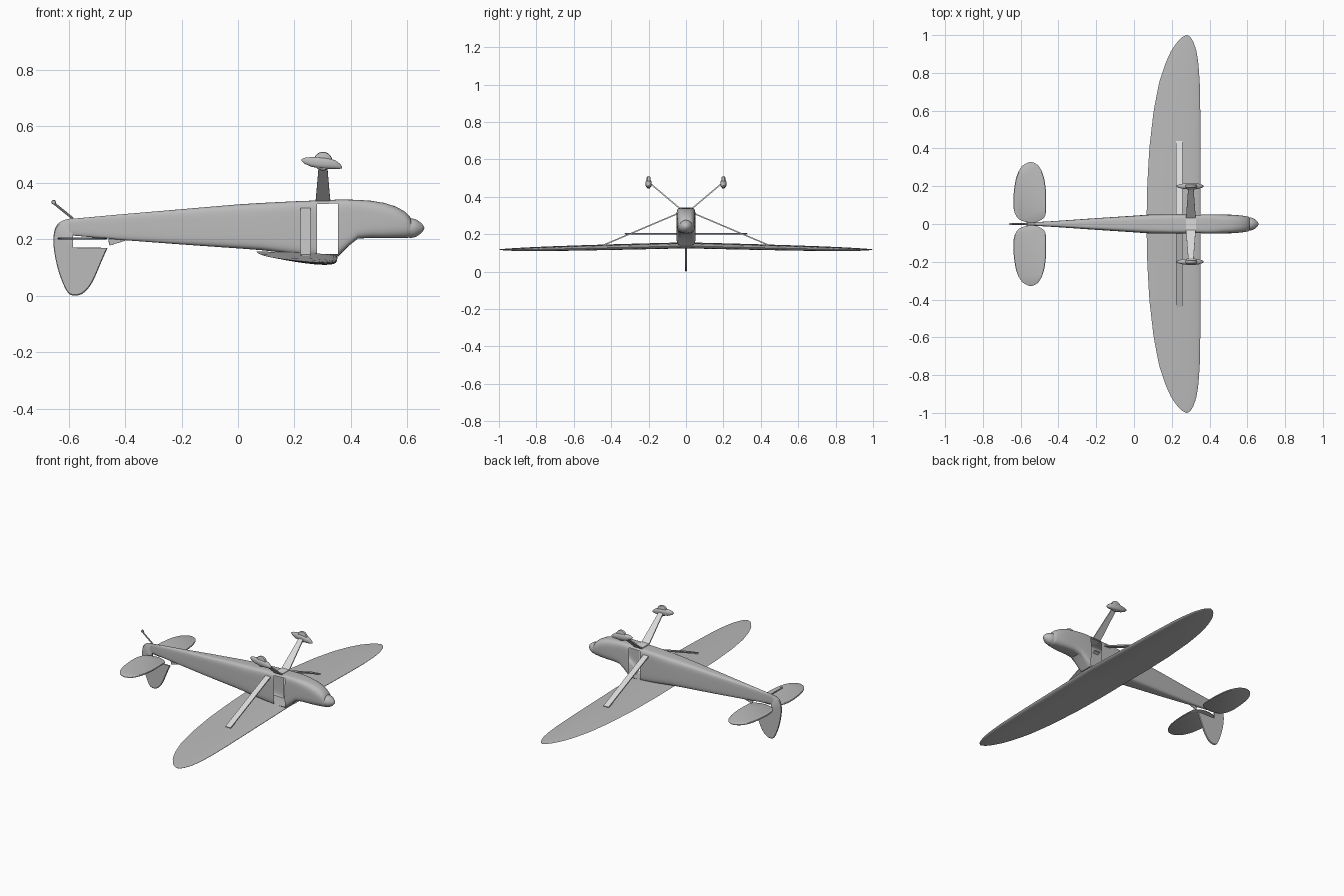
import bpy, bmesh, math
from mathutils import Vector

if "Cube" in bpy.data.objects:
    bpy.data.objects.remove(bpy.data.objects["Cube"])


def material(name, v):
    m = bpy.data.materials.new(name)
    m.diffuse_color = (v, v, v, 1)
    m.use_nodes = True
    m.node_tree.nodes["Principled BSDF"].inputs["Base Color"].default_value = m.diffuse_color
    return m


GREY = material("mid grey", 0.5)
LIGHT = material("light grey", 0.7)


def finish(name, bm, mat, angle=35):
    bmesh.ops.recalc_face_normals(bm, faces=bm.faces[:])
    me = bpy.data.meshes.new(name)
    bm.to_mesh(me)
    bm.free()
    me.materials.append(mat)
    ob = bpy.data.objects.new(name, me)
    bpy.context.collection.objects.link(ob)
    bpy.ops.object.select_all(action='DESELECT')
    ob.select_set(True)
    bpy.context.view_layer.objects.active = ob
    bpy.ops.object.shade_smooth_by_angle(angle=math.radians(angle))
    return ob


def loft(rings):
    bm = bmesh.new()
    vs = [[bm.verts.new(p) for p in r] for r in rings]
    n = len(vs[0])
    for a, b in zip(vs, vs[1:]):
        for i in range(n):
            j = (i + 1) % n
            bm.faces.new((a[i], a[j], b[j], b[i]))
    bm.faces.new(vs[0])
    bm.faces.new(vs[-1])
    return bm


def section(x, hw, z0, z1, e=5.0, n=40, y=0):
    """Superellipse ring across the x axis."""
    pts = []
    for i in range(n):
        a = 2 * math.pi * (i + .5) / n
        c, s = math.cos(a), math.sin(a)
        pts.append((x, y + hw * math.copysign(abs(c) ** (2 / e), c),
                    (z0 + z1) / 2 + (z1 - z0) / 2 * math.copysign(abs(s) ** (2 / e), s)))
    return pts


def smooth(pts, steps=8, closed=False):
    """Catmull-Rom through 2D points."""
    out, n = [], len(pts)
    for i in range(n if closed else n - 1):
        p = [Vector(pts[k % n] if closed else pts[min(max(k, 0), n - 1)])
             for k in (i - 1, i, i + 1, i + 2)]
        for s in range(steps):
            t = s / steps
            out.append(.5 * (2 * p[1] + (p[2] - p[0]) * t
                             + (2 * p[0] - 5 * p[1] + 4 * p[2] - p[3]) * t * t
                             + (3 * p[1] - p[0] - 3 * p[2] + p[3]) * t ** 3))
    return out if closed else out + [Vector(pts[-1])]


def interp(tab, v):
    for (a, p), (b, q) in zip(tab, tab[1:]):
        if v <= b:
            return p + (q - p) * (v - a) / (b - a)
    return tab[-1][1]


# fuselage, lofted along x, with an open cabin bay on both sides
stations = [(-.60, .005, .215, .272, 3), (-.40, .017, .197, .290, 4), (-.2, .031, .182, .307, 5),
            (0, .044, .168, .324, 5), (.08, .05, .162, .329, 5), (.20, .051, .148, .335, 6),
            (.28, .051, .138, .338, 6), (.355, .051, .140, .341, 6), (.39, .051, .175, .341, 6),
            (.425, .051, .203, .340, 5), (.47, .05, .205, .337, 4), (.52, .049, .204, .329, 3.5),
            (.56, .046, .204, .316, 3), (.59, .042, .205, .299, 2.6), (.607, .038, .206, .283, 2.4),
            (.613, .033, .210, .272, 2.2)]
bm = loft([section(*s) for s in stations])
bm.normal_update()
bay = [f for f in bm.faces if .28 < f.calc_center_median().x < .355
       and abs(f.normal.y) > .85 and .15 < f.calc_center_median().z < .328]
bmesh.ops.delete(bm, geom=bay, context='FACES')
finish("fuselage", bm, GREY)

# spinner
prof = smooth([(.608, .036), (.63, .031), (.65, .017), (.658, .006), (.66, .001)], 4)
finish("spinner", loft([section(p.x, p.y, .24 - p.y, .24 + p.y, 2, 24) for p in prof]), GREY)

# wing, inverted aerofoil lofted along y
LE = [(0, .352), (.6, .351), (.75, .348), (.85, .341), (.92, .330), (.97, .312), (.99, .298), (1, .283)]
TE = [(0, .066), (.2, .070), (.4, .081), (.6, .104), (.75, .133), (.85, .166), (.92, .198),
      (.97, .234), (.99, .255), (1, .277)]
foil = []
for i in range(28):
    a = 2 * math.pi * i / 28
    u = (1 + math.cos(a)) / 2            # 1 at trailing edge, 0 at leading edge
    t = .62 * (.2969 * math.sqrt(u) - .126 * u - .3516 * u * u + .2843 * u ** 3 - .1 * u ** 4)
    foil.append((u, t * (.45 if a < math.pi else -1)))
rings = []
for i in range(61):
    y = math.sin(math.pi / 2 * (i / 30 - 1))
    le, te = interp(LE, abs(y)), interp(TE, abs(y))
    c = le - te
    z = .141 - .024 * abs(y)
    rings.append([(le - u * c, y, z + t * c + .065 * (.30 - (le - u * c))) for u, t in foil])
finish("wing", loft(rings), GREY, 50)


def plate(name, pts, to3d, half, mat):
    """Thin plate from an outline with slightly drawn-in faces."""
    cen = sum((Vector(p) for p in pts), Vector((0, 0))) / len(pts)
    rings = []
    for k, d in ((.97, -half), (1, -half * .4), (1, half * .4), (.97, half)):
        rings.append([to3d(cen + (Vector(p) - cen) * k, d) for p in pts])
    return finish(name, loft(rings), mat)


# tailplane halves
half_tail = smooth([(-.475, .035), (-.466, .09), (-.466, .17), (-.478, .25), (-.505, .307),
                    (-.548, .328), (-.593, .305), (-.622, .25), (-.636, .17), (-.638, .09),
                    (-.622, .04), (-.59, .016), (-.53, .008)], 5, True)
for s, n in ((-1, "right"), (1, "left")):
    plate("tailplane_" + n, half_tail, lambda p, d, s=s: (p.x, s * p.y, .203 + d), .004, GREY)

# fin and rudder, with the gap under the tailplane
fin = smooth([(-.462, .17), (-.482, .125), (-.515, .05), (-.545, .012), (-.575, .001), (-.603, .012),
              (-.63, .07), (-.648, .14), (-.654, .20), (-.645, .245), (-.62, .267), (-.585, .275)], 5)
fin += [Vector((-.585, .195)), Vector((-.585, .172))]
plate("fin_and_rudder", fin, lambda p, d: (p.x, d, p.y), .005, GREY)
# small fillet joining the fin front to the fuselage
plate("fin_fillet", [(-.455, .178), (-.40, .195), (-.40, .199), (-.46, .199)],
      lambda p, d: (p.x, d, p.y), .002, GREY)


def bar(name, a, b, wa, wb, t, mat, x):
    """Flat bar in the yz plane from a to b; wa, wb are x half-widths."""
    a, b = Vector(a), Vector(b)
    d = (b - a).normalized()
    nrm = Vector((-d.y, d.x)) * t / 2
    rings = []
    for p, w in ((a, wa), (b, wb)):
        q, r = p + nrm, p - nrm
        rings.append([(x - w, q.x, q.y), (x + w, q.x, q.y), (x + w, r.x, r.y), (x - w, r.x, r.y)])
    return finish(name, loft(rings), mat)


def disc(name, loc, r, w, mat):
    prof = [(r * .8, -w), (r * .95, -w * .7), (r, 0), (r * .95, w * .7), (r * .8, w)]
    rings = [[(loc[0] + q * math.cos(k * math.pi / 14), loc[1] + h, loc[2] + q * math.sin(k * math.pi / 14))
              for k in range(28)] for q, h in prof]
    finish(name, loft(rings), mat)


# wing struts, undercarriage legs, wheel fairings and wheels
for s, n in ((-1, "right"), (1, "left")):
    bar("wing_strut_" + n, (s * .035, .314), (s * .438, .143), .0175, .0175, .007, LIGHT, .239)
    bar("wheel_leg_" + n, (s * .03, .335), (s * .192, .472), .026, .014, .007, LIGHT, .301)
    pant = [(.225, .002, .478, .484), (.235, .008, .468, .489), (.26, .014, .457, .492),
            (.29, .017, .451, .492), (.32, .017, .449, .489), (.345, .013, .449, .480),
            (.36, .008, .450, .469), (.368, .003, .452, .460)]
    finish("wheel_fairing_" + n, loft([section(x, w, a, b, 2.5, 20, s * .2) for x, w, a, b in pant]), GREY)
    disc("wheel_" + n, (.301, s * .2, .477), .033, .010, GREY)
# flat centre of the undercarriage legs
bar("leg_centre", (-.032, .339), (.032, .339), .026, .026, .008, LIGHT, .301)

# tail wheel on its spring
bm = loft([[(x + .003 * math.cos(k * math.pi / 4), .004 * math.sin(k * math.pi / 4),
             z + .003 * math.cos(k * math.pi / 4)) for k in range(8)]
           for x, z in ((-.585, .274), (-.652, .328))])
finish("tail_wheel_spring", bm, GREY)
disc("tail_wheel", (-.653, 0, .332), .008, .005, GREY)
